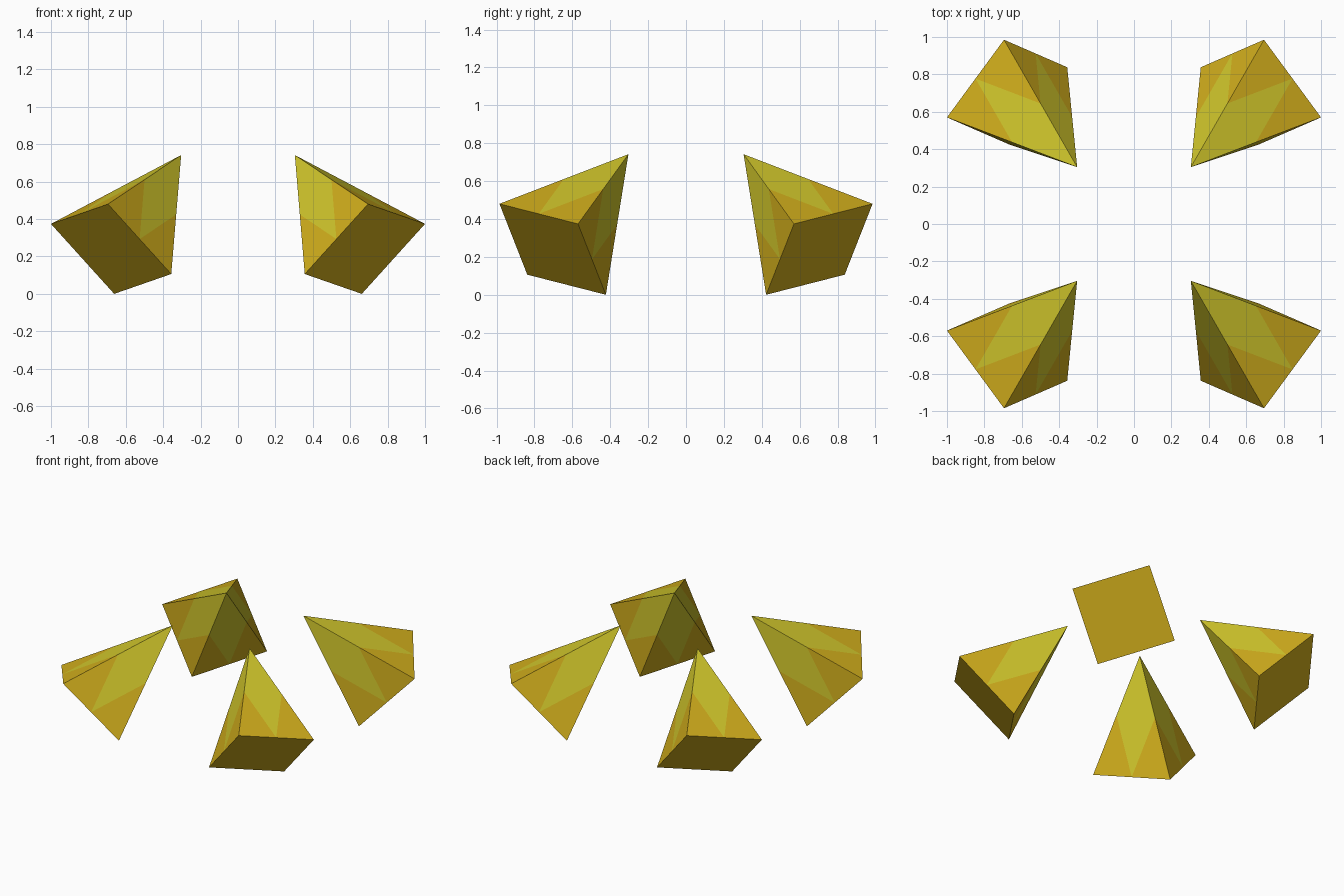
import bpy, bmesh
from mathutils import Vector

if "Cube" in bpy.data.objects:
    bpy.data.objects.remove(bpy.data.objects["Cube"])


def material(name, color):
    m = bpy.data.materials.new(name)
    m.diffuse_color = color
    m.use_nodes = True
    m.node_tree.nodes["Principled BSDF"].inputs["Base Color"].default_value = m.diffuse_color
    return m


gold = material("gold", (0.65, 0.43, 0.012, 1))
light = material("light_yellow", (0.65, 0.58, 0.025, 1))

# Tilted square base (corner plus two edges) and the tip pointing inwards
CORNER = Vector((0.695, 0.985, 0.48))
EDGE_U = Vector((0.305, -0.415, -0.106))
EDGE_V = Vector((-0.338, -0.147, -0.374))
TIP = Vector((0.304, 0.304, 0.742))


def pyramid(name, sx, sy):
    def place(p):
        return bm.verts.new((p.x * sx, p.y * sy, p.z))

    bm = bmesh.new()
    base = [CORNER, CORNER + EDGE_U, CORNER + EDGE_U + EDGE_V, CORNER + EDGE_V]
    corners = [place(p) for p in base]
    base_mids = [place((base[i] + base[(i + 1) % 4]) / 2) for i in range(4)]
    slant_mids = [place((p + TIP) / 2) for p in base]
    tip = place(TIP)

    # Square base
    bm.faces.new([v for pair in zip(corners, base_mids) for v in pair])
    # Each side: a light diamond between two gold corner triangles
    for i in range(4):
        j = (i + 1) % 4
        bm.faces.new((tip, slant_mids[i], base_mids[i], slant_mids[j])).material_index = 1
        bm.faces.new((slant_mids[i], corners[i], base_mids[i]))
        bm.faces.new((slant_mids[j], base_mids[i], corners[j]))
    bmesh.ops.recalc_face_normals(bm, faces=bm.faces)

    mesh = bpy.data.meshes.new(name)
    bm.to_mesh(mesh)
    bm.free()
    mesh.materials.append(gold)
    mesh.materials.append(light)
    obj = bpy.data.objects.new(name, mesh)
    bpy.context.collection.objects.link(obj)


# Four mirrored pyramids, one per quadrant
for sx, side in ((1, "right"), (-1, "left")):
    for sy, end in ((1, "back"), (-1, "front")):
        pyramid(f"pyramid_{end}_{side}", sx, sy)
